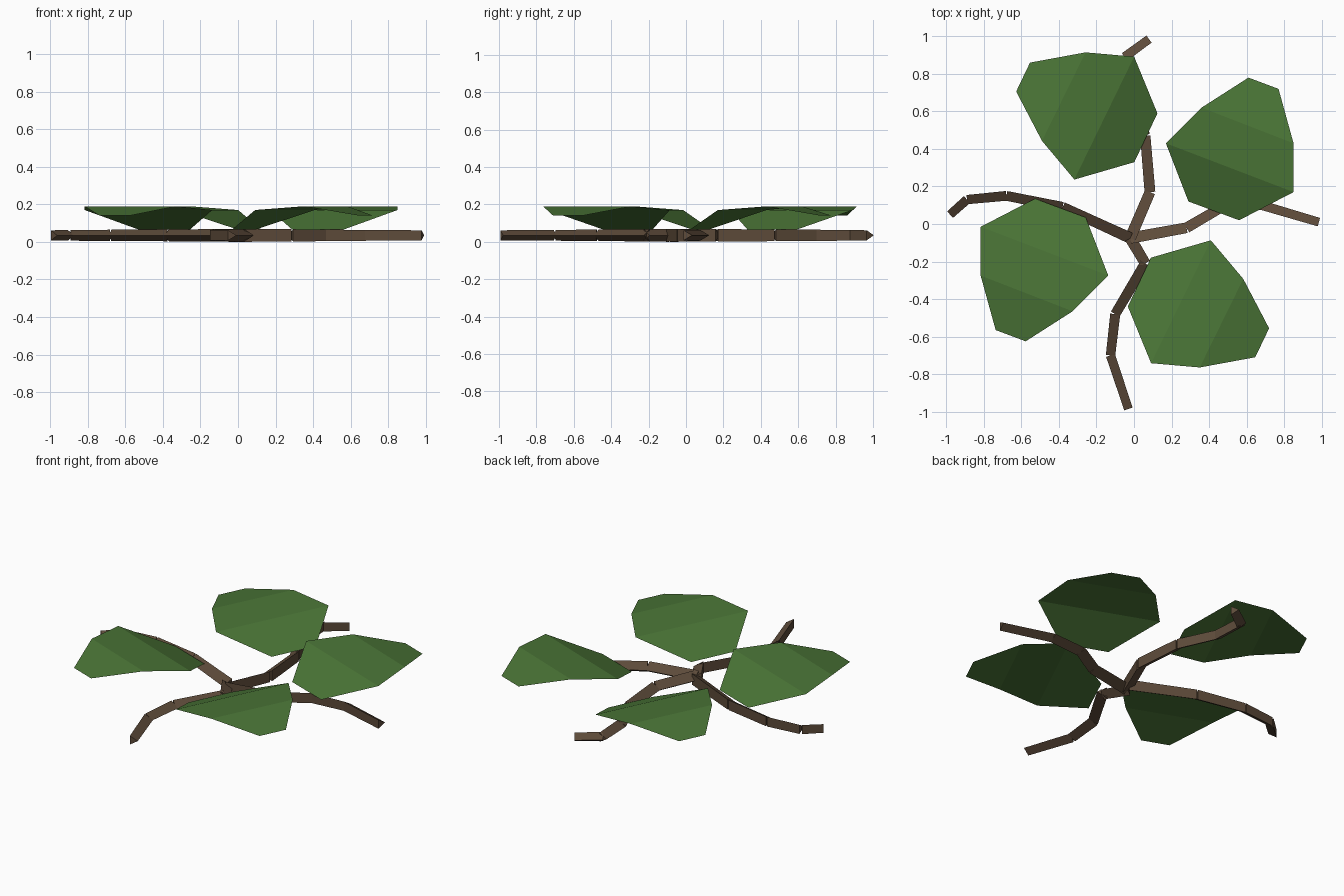
import bpy, math
from mathutils import Vector, Matrix

if "Cube" in bpy.data.objects:
    bpy.data.objects.remove(bpy.data.objects["Cube"])


def material(name, rgb):
    m = bpy.data.materials.new(name)
    m.diffuse_color = (*rgb, 1)
    m.use_nodes = True
    m.node_tree.nodes["Principled BSDF"].inputs["Base Color"].default_value = m.diffuse_color
    return m


LEAF = material("leaf green", (0.07, 0.18, 0.038))
BARK = material("bark brown", (0.11, 0.07, 0.042))


def add_mesh(name, verts, faces, mat):
    me = bpy.data.meshes.new(name)
    me.from_pydata(verts, [], faces)
    me.materials.append(mat)
    me.update()
    ob = bpy.data.objects.new(name, me)
    bpy.context.collection.objects.link(ob)
    return ob


# Runners: chains of tapered three-sided prisms lying on the ground
def runner(name, path):
    pts = [Vector((x, y, 0.035)) for x, y in path]
    n = len(pts) - 1
    verts, faces = [], []
    for i in range(n):
        a, b = pts[i], pts[i + 1]
        d = (b - a).normalized()
        left = Vector((-d.y, d.x, 0))
        o = len(verts)
        for p, t in ((a, i / n), (b, (i + 1) / n)):
            r = 0.04 - 0.009 * t
            h = r * math.sqrt(3) / 2
            # flat face on the right, ridge on the left
            verts += [p + left * 0.75 * r,
                      p - left * 0.75 * r - Vector((0, 0, h)),
                      p - left * 0.75 * r + Vector((0, 0, h))]
        faces += [(o, o + 2, o + 1), (o + 3, o + 4, o + 5)]
        for k in range(3):
            j = (k + 1) % 3
            faces.append((o + k, o + j, o + 3 + j, o + 3 + k))
    add_mesh(name, verts, faces, BARK)


hub = (-0.02, -0.075)
runner("runner_right", [hub, (0.28, -0.02), (0.46, 0.085), (0.68, 0.10), (0.985, 0.01)])
runner("runner_back", [hub, (0.085, 0.17), (0.06, 0.47), (-0.04, 0.69), (-0.05, 0.89), (0.08, 0.985)])
runner("runner_left", [hub, (-0.14, -0.02), (-0.38, 0.09), (-0.68, 0.15), (-0.89, 0.13), (-0.98, 0.05)])
runner("runner_front", [hub, (0.06, -0.21), (-0.10, -0.48), (-0.125, -0.70), (-0.03, -0.985)])

# Leaf: four chords from inner to outer edge, each at its own height
chords = [((0.29, 0.12), (0.56, 0.02), 0.065),
          ((0.17, 0.43), (0.85, 0.17), 0.17),
          ((0.36, 0.62), (0.85, 0.43), 0.19),
          ((0.61, 0.78), (0.77, 0.72), 0.14)]
PIVOT = Vector((0.51, 0.40, 0))


def leaf(name, centre, angle):
    m = (Matrix.Translation(Vector((*centre, 0)))
         @ Matrix.Rotation(math.radians(angle), 4, 'Z') @ Matrix.Translation(-PIVOT))
    verts = []
    for p, q, z in chords:
        verts += [m @ Vector((*p, z)), m @ Vector((*q, z))]
    faces = [(2 * i, 2 * i + 1, 2 * i + 3, 2 * i + 2) for i in range(3)]
    add_mesh(name, verts, faces, LEAF)


leaf("leaf_back_right", (0.51, 0.40), 0)
leaf("leaf_back_left", (-0.258, 0.573), 85)
leaf("leaf_front_left", (-0.477, -0.245), 180)
leaf("leaf_front_right", (0.35, -0.423), 265)
